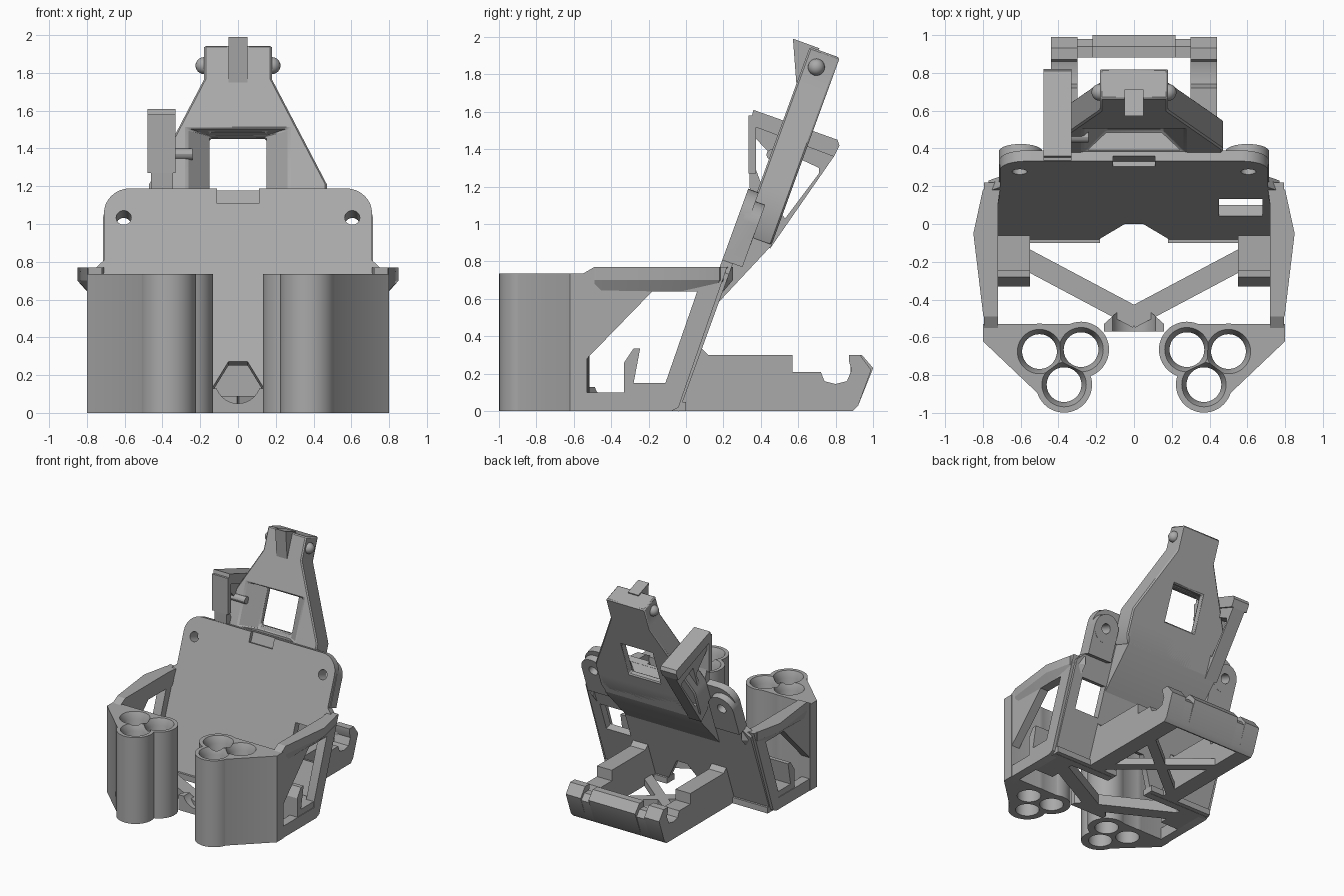
import bpy, bmesh
from math import sin, cos, pi, radians
from mathutils import Matrix, Vector

if "Cube" in bpy.data.objects:
    bpy.data.objects.remove(bpy.data.objects["Cube"])

grey = bpy.data.materials.new("plain_grey")
grey.use_nodes = True
colour = (0.4, 0.4, 0.4, 1)
grey.diffuse_color = colour
grey.node_tree.nodes["Principled BSDF"].inputs["Base Color"].default_value = colour

# Drawing planes: two in-plane axes, then the extrusion axis
S, C = sin(radians(20)), cos(radians(20))
PLAN = Matrix.Identity(4)
SIDE = Matrix(((0, 0, 1, 0), (1, 0, 0, 0), (0, 1, 0, 0), (0, 0, 0, 1)))
LEAN = Matrix(((1, 0, 0, 0), (0, S, C, -0.1), (0, C, -S, 0), (0, 0, 0, 1)))
parts = []


def loft(name, low, high, a, b, plane):
    """Solid between two outlines with the same number of points."""
    bm = bmesh.new()
    bot = [bm.verts.new(plane @ Vector((p, q, a))) for p, q in low]
    top = [bm.verts.new(plane @ Vector((p, q, b))) for p, q in high]
    bm.faces.new(bot)
    bm.faces.new(top)
    for i in range(len(bot)):
        j = (i + 1) % len(bot)
        bm.faces.new((bot[i], bot[j], top[j], top[i]))
    bmesh.ops.recalc_face_normals(bm, faces=bm.faces)
    mesh = bpy.data.meshes.new(name)
    bm.to_mesh(mesh)
    bm.free()
    mesh.materials.append(grey)
    ob = bpy.data.objects.new(name, mesh)
    bpy.context.scene.collection.objects.link(ob)
    parts.append(ob)
    return ob


def prism(name, pts, a, b, plane):
    return loft(name, pts, pts, a, b, plane)


def rect(p0, p1, q0, q1):
    return [(p0, q0), (p1, q0), (p1, q1), (p0, q1)]


def circle(p, q, r, n=32):
    return [(p + r * cos(2 * pi * i / n), q + r * sin(2 * pi * i / n)) for i in range(n)]


def bar(p, q, width):
    """Outline of a straight bar from p to q."""
    p, q = Vector(p), Vector(q)
    n = (q - p).normalized().orthogonal() * width / 2
    return [tuple(v) for v in (p + n, q + n, q - n, p - n)]


def combine(ob, others, operation):
    for other in others:
        mod = ob.modifiers.new(operation, "BOOLEAN")
        mod.operation, mod.solver, mod.object = operation, "EXACT", other
        bpy.context.view_layer.objects.active = ob
        bpy.ops.object.modifier_apply(modifier=mod.name)
        parts.remove(other)
        bpy.data.objects.remove(other)
    return ob


def mirror(ob):
    ob.modifiers.new("both_sides", "MIRROR").use_mirror_merge = False
    return ob


def flip(pts):
    """Complete a half outline across x = 0."""
    return pts + [(-x, y) for x, y in reversed(pts)]


# Leaning main plate with rounded top corners
corner = [(0.57 + 0.14 * cos(t * pi / 16), 1.125 + 0.14 * sin(t * pi / 16)) for t in range(9)]
plate = prism("main_plate", flip([(0.2, 0.02), (0.77, 0.02), (0.77, 0.8), (0.71, 0.86)]
              + corner + [(0.05, 1.265), (0.05, 1.2)][:1]), 0, 0.06, LEAN)
lugs = [prism("lug", circle(s * 0.6, 1.1, 0.115), 0.03, 0.115, LEAN) for s in (-1, 1)]
lug_feet = [prism("lug_foot", rect(s * 0.6 - 0.115, s * 0.6 + 0.115, 0.86, 1.1), 0.03, 0.114, LEAN)
            for s in (-1, 1)]
combine(plate, lugs + lug_feet, "UNION")
cuts = [prism("screw_hole", circle(s * 0.605, 1.1, 0.04), -0.1, 0.3, LEAN) for s in (-1, 1)]
cuts += [prism("cable_slot", rect(0.45, 0.68, 0.42, 0.68), -0.1, 0.2, LEAN),
         prism("top_pocket", rect(-0.11, 0.11, 1.18, 1.4), -0.1, 0.03, LEAN),
         prism("bottom_notch", flip([(0.2, -0.1), (0.2, 0.03), (0.05, 0.29)]), -0.1, 0.2, LEAN)]
combine(plate, cuts, "DIFFERENCE")

# Wedge that carries the plate out to the tower
mirror(prism("rear_wedge", [(0.62, 0.05), (1.02, 0.22), (1.2, 0.22), (1.2, 0.05)], 0, 0.44,
             LEAN @ Matrix(((0, 0, 1, 0), (1, 0, 0, 0), (0, 1, 0, 0), (0, 0, 0, 1)))))

# Tapering tower with a funnel recess and window
tower = prism("tower", flip([(0.44, 1.02), (0.47, 1.1), (0.47, 1.31), (0.18, 1.9), (0.18, 2.09)]),
              0.05, 0.22, LEAN)
combine(tower, [
    loft("recess", rect(-0.28, 0.28, 1.27, 1.62), rect(-0.15, 0.15, 1.27, 1.62), 0.04, 0.17, LEAN),
    prism("window", rect(-0.15, 0.15, 1.31, 1.62), 0.1, 0.4, LEAN)], "DIFFERENCE")
edge = tower.modifiers.new("edge", "BEVEL")
edge.width, edge.limit_method = 0.012, "ANGLE"
rib_plane = LEAN @ SIDE @ Matrix.Identity(4)
prism("sight_rib", [(2.1, -0.05), (1.88, 0.05), (1.88, 0.1), (2.1, 0.1)], -0.05, 0.05, rib_plane)
for side in (-1, 1):
    bpy.ops.mesh.primitive_uv_sphere_add(segments=20, ring_count=12, radius=0.045,
                                         location=LEAN @ Vector((side * 0.18, 2.0, 0.12)))
    bump = bpy.context.object
    bump.name = "pivot_bump"
    bump.data.materials.append(grey)
    parts.append(bump)

# Braced clip frame beside the tower
clip = prism("clip_frame", [(0.34, 1.2), (0.34, 1.56), (0.78, 1.39), (0.79, 1.36),
                            (0.45, 0.87), (0.36, 0.95)], -0.46, -0.345, SIDE)
combine(clip, [
    prism("front_gap", [(0.37, 1.3), (0.37, 1.46), (0.52, 1.3), (0.43, 1.14)], -1, 0, SIDE),
    prism("rear_gap", [(0.56, 1.37), (0.71, 1.3), (0.71, 1.27), (0.53, 1.03), (0.47, 1.1)], -1, 0, SIDE)],
    "DIFFERENCE")
prism("clip_top", [(0.34, 1.53), (0.36, 1.61), (0.81, 1.45), (0.82, 1.42), (0.79, 1.36)],
      -0.48, -0.33, SIDE)
prism("clip_front", rect(0.335, 0.375, 1.27, 1.58), -0.48, -0.33, SIDE)
prism("clip_peg", circle(0.46, 1.37, 0.03, 12), -0.4, -0.24, SIDE)

# Triple tube holders with the solid corner that joins the wall
centres = [(0.28, -0.665), (0.5, -0.675), (0.37, -0.85)]
tubes = prism("tube_holder", [(0.8, -0.62), (0.5, -0.905), (0.37, -0.85), (0.28, -0.665),
                              (0.28, -0.53), (0.8, -0.53)], 0, 0.735, PLAN)
combine(tubes, [prism("tube", circle(x, y, 0.148, 48), 0, 0.735, PLAN) for x, y in centres], "UNION")
combine(tubes, [prism("bore", circle(x, y, 0.092, 48), -0.1, 0.9, PLAN) for x, y in centres]
        + [loft("bore_mouth", circle(x, y, 0.092, 48), circle(x, y, 0.122, 48), 0.68, 0.745, PLAN)
           for x, y in centres], "DIFFERENCE")
mirror(tubes)

# Side walls with an angled opening
wall = prism("side_wall", [(-0.6, 0), (-0.6, 0.735), (-0.55, 0.735), (-0.49, 0.77), (0.22, 0.77),
                           (-0.04, 0.02), (-0.08, 0)], 0.72, 0.795, SIDE)
combine(wall, [prism("wall_opening", [(-0.53, 0.1), (-0.53, 0.28), (-0.18, 0.64), (0.06, 0.64),
                                      (-0.11, 0.15), (-0.11, 0.1)], 0.5, 1, SIDE)], "DIFFERENCE")
mirror(wall)

# Flared shoulder along the wall top
flare_low = [(0.72, -0.49), (0.79, -0.49), (0.797, -0.05), (0.78, 0.15), (0.7, 0.2), (0.72, 0.1)]
flare_high = [(0.72, -0.49), (0.797, -0.49), (0.85, -0.05), (0.8, 0.18), (0.7, 0.25), (0.72, 0.1)]
mirror(loft("shoulder_underside", flare_low, flare_high, 0.64, 0.7, PLAN))
mirror(prism("shoulder", flare_high, 0.7, 0.77, PLAN))

# Hooked brackets inside the walls
mirror(prism("hook_bracket", [(-0.33, 0), (-0.33, 0.26), (-0.28, 0.335), (-0.245, 0.335), (-0.28, 0.15),
                              (-0.06, 0.15), (-0.08, 0)], 0.55, 0.79, SIDE))

# V brace and saddle joint between the tube holders
mirror(prism("v_brace", bar((0.62, -0.16), (-0.02, -0.5), 0.11), 0, 0.09, PLAN))
saddle = prism("saddle_joint", flip([(0.16, -0.57), (0.16, -0.53), (0.06, -0.44)]), 0, 0.13, PLAN)
scoop_plane = Matrix(((1, 0, 0, 0), (0, 0, 1, 0), (0, 1, 0, 0), (0, 0, 0, 1)))
combine(saddle, [prism("scoop", circle(0, 0.17, 0.12), -1, 0, scoop_plane)], "DIFFERENCE")

# Rear tray: notched rails, stepped back bar and floor bracing
mirror(prism("tray_rail", [(-0.07, 0.02), (-0.05, 0), (0.89, 0), (0.92, 0.03), (0.99, 0.22), (0.93, 0.3),
                           (0.87, 0.3), (0.87, 0.27), (0.885, 0.22), (0.86, 0.16), (0.8, 0.145),
                           (0.74, 0.16), (0.72, 0.21), (0.57, 0.21), (0.57, 0.3), (0.12, 0.3),
                           (0.08, 0.34), (0.03, 0.34)], 0.3, 0.44, SIDE))
back = [(0.88, 0), (0.89, 0), (0.92, 0.03), (1.0, 0.23), (0.94, 0.3), (0.88, 0.3)]
prism("tray_back_bar", back, -0.22, 0.22, SIDE)
mirror(prism("tray_back_link", [(0.88, 0), (0.89, 0), (0.92, 0.03), (0.98, 0.2), (0.94, 0.25), (0.88, 0.25)],
             0.21, 0.32, SIDE))
mirror(prism("floor_diagonal", bar((0.4, 0.0), (-0.36, 0.62), 0.08), 0, 0.06, PLAN))
mirror(prism("floor_front", rect(0.18, 0.77, -0.1, 0.0), 0, 0.05, PLAN))

# Keep sharp edges, smooth the round parts
bpy.ops.object.select_all(action="DESELECT")
for ob in parts:
    ob.select_set(True)
bpy.context.view_layer.objects.active = plate
bpy.ops.object.shade_smooth_by_angle(angle=radians(30))
